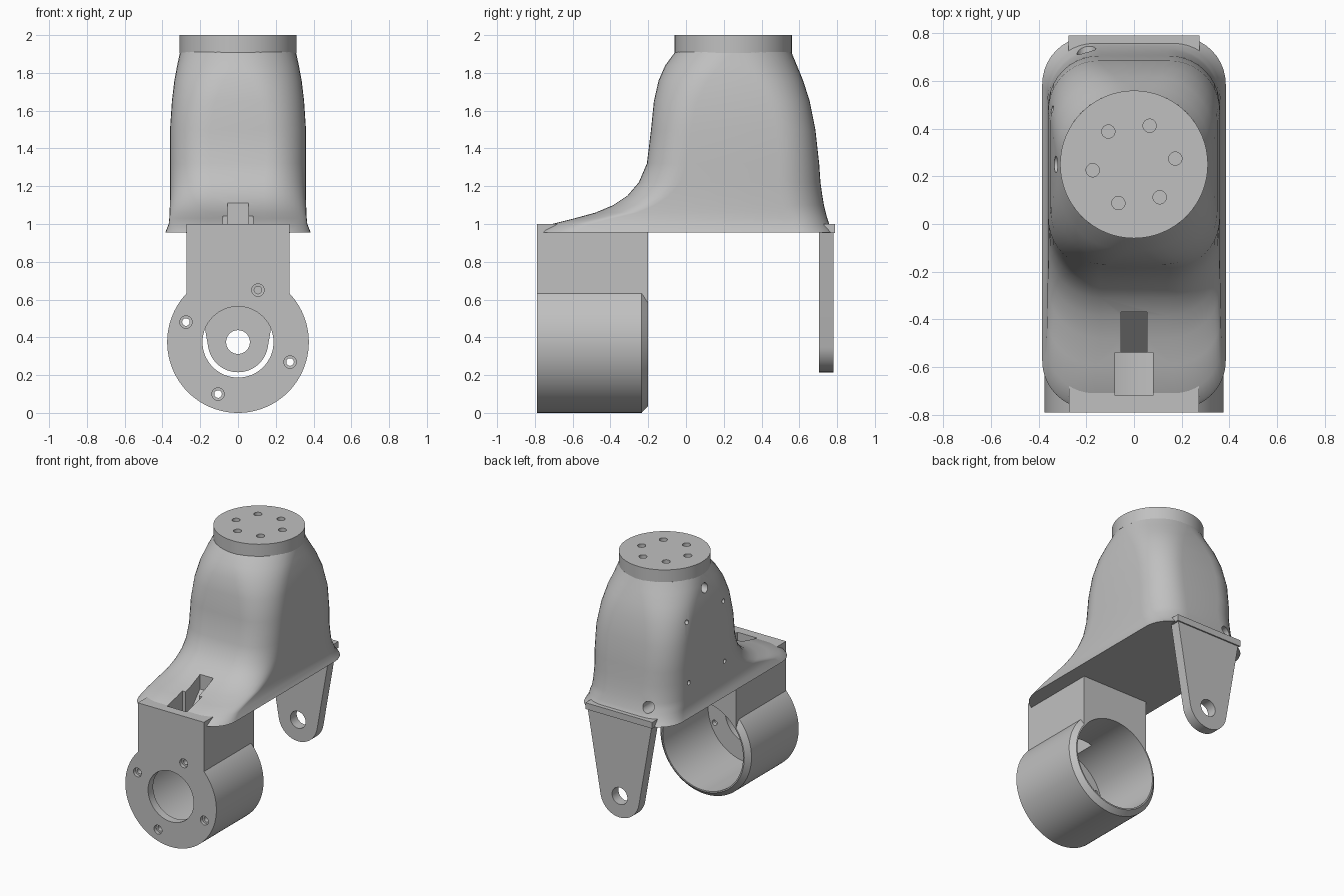
import bpy, bmesh
from math import sin, cos, radians, pi
from mathutils import Vector

cube = bpy.data.objects.get("Cube")
if cube:
    bpy.data.objects.remove(cube, do_unlink=True)

grey = bpy.data.materials.new("plain grey")
grey.use_nodes = True
grey.diffuse_color = (0.53, 0.53, 0.53, 1)
grey.node_tree.nodes["Principled BSDF"].inputs["Base Color"].default_value = grey.diffuse_color


def finish(name, bm):
    bmesh.ops.recalc_face_normals(bm, faces=bm.faces)
    mesh = bpy.data.meshes.new(name)
    bm.to_mesh(mesh)
    bm.free()
    mesh.materials.append(grey)
    obj = bpy.data.objects.new(name, mesh)
    bpy.context.collection.objects.link(obj)
    return obj


def loft(name, rings):
    """Skin a list of equally long closed rings and cap both ends."""
    bm = bmesh.new()
    loops = [[bm.verts.new(p) for p in ring] for ring in rings]
    count = len(loops[0])
    for low, high in zip(loops, loops[1:]):
        for i in range(count):
            j = (i + 1) % count
            bm.faces.new((low[i], low[j], high[j], high[i]))
    bm.faces.new(loops[0])
    bm.faces.new(loops[-1])
    return finish(name, bm)


def turned(name, start, axis, steps, sides=32):
    """Round part: steps are (distance along axis, radius)."""
    start, axis = Vector(start), Vector(axis)
    u = axis.orthogonal().normalized()
    v = axis.cross(u)
    angles = [2 * pi * i / sides for i in range(sides)]
    return loft(name, [[start + axis * d + (u * cos(a) + v * sin(a)) * r for a in angles]
                       for d, r in steps])


def box(name, x, y, z):
    return loft(name, [[(x[0], y[0], h), (x[1], y[0], h), (x[1], y[1], h), (x[0], y[1], h)]
                       for h in z])


def boolean(obj, tool, operation="DIFFERENCE", keep=False):
    mod = obj.modifiers.new("cut", "BOOLEAN")
    mod.operation, mod.solver, mod.object = operation, "EXACT", tool
    bpy.context.view_layer.update()
    bpy.context.view_layer.objects.active = obj
    bpy.ops.object.modifier_apply(modifier=mod.name)
    if not keep:
        bpy.data.objects.remove(tool, do_unlink=True)


def smooth(obj, angle):
    bpy.ops.object.select_all(action="DESELECT")
    obj.select_set(True)
    bpy.context.view_layer.objects.active = obj
    bpy.ops.object.shade_smooth_by_angle(angle=radians(angle))


def rounded_ring(z, front, back, half, radius, steps=10):
    ring = []
    corners = [(1, back, -1), (-1, back, -1), (-1, front, 1), (1, front, 1)]
    for k, (side, edge, inward) in enumerate(corners):
        for i in range(steps + 1):
            a = pi / 2 * (k + i / steps)
            ring.append((side * (half - radius) + radius * cos(a),
                         edge + inward * radius + radius * sin(a), z))
    return ring


Y, X, Z = (0, 1, 0), (1, 0, 0), (0, 0, 1)

# Body shell: height, front edge, back edge, half width, corner radius
sections = [
    (.955, -.775, .787, .385, .2), (.967, -.765, .78, .38, .2),
    (1, -.71, .758, .367, .2), (1.03, -.59, .748, .364, .2),
    (1.06, -.48, .74, .362, .22), (1.1, -.385, .73, .361, .22),
    (1.15, -.31, .722, .36, .22), (1.22, -.25, .712, .36, .22),
    (1.32, -.207, .705, .36, .21), (1.5, -.185, .685, .36, .21),
    (1.65, -.17, .655, .35, .23), (1.76, -.145, .62, .337, .26),
    (1.84, -.11, .587, .322, .29), (1.91, -.058, .558, .307, .3),
]
body = loft("body_shell", [rounded_ring(*s) for s in sections])

# Screw and cable holes on the right side and back
for y in (.06, .48):
    for z in (1.2, 1.645):
        boolean(body, turned("cutter", (-.5, y, z), X, [(0, .016), (.25, .016)], 16))
boolean(body, turned("cutter", (-.5, .25, 1.81), X, [(0, .035), (.27, .035)], 24))
boolean(body, turned("cutter", (-.2, .62, 1.07), Y, [(0, .04), (.3, .04)], 24))

# Top collar with a ring of blind holes
collar = turned("top_collar", (0, .25, 1.905), Z, [(0, .31), (.095, .31)], 64)
for k in range(6):
    a = radians(8 + 60 * k)
    spot = (.175 * cos(a), .25 + .175 * sin(a), 1.95)
    boolean(collar, turned("cutter", spot, Z, [(0, .028), (.1, .028)], 20))

# Front motor housing: barrel and neck, hollow from behind
axis_z = .375
front = -.79
housing = turned("motor_housing", (0, front, axis_z), Y,
                 [(0, .375), (.555, .375), (.59, .34)], 96)
boolean(housing, box("neck", (-.272, .272), (front, -.2), (axis_z, 1)), "UNION")
boolean(housing, turned("cutter", (0, front + .06, axis_z), Y, [(0, .33), (.7, .33)], 96))
boolean(housing, turned("cutter", (0, front - .1, axis_z), Y, [(0, .188), (.3, .188)], 64))
for k in range(4):
    a = radians(69 + 90 * k)
    spot = (.295 * cos(a), front - .05, axis_z + .295 * sin(a))
    boolean(housing, turned("cutter", spot, Y,
                            [(0, .033), (.075, .033), (.076, .02), (.2, .02)], 20))

# Cable slot through the deck: wide shaft and narrow sloping channel
shaft = box("cutter", (-.08, .08), (-.72, -.54), (.6, 1.3))
channel = loft("cutter", [[(x, -.37, 1.3), (x, -.55, 1.3), (x, -.55, .8), (x, -.37, 1)]
                          for x in (-.055, .055)])
for tool in (shaft, channel):
    boolean(body, tool, keep=True)
    boolean(housing, tool)

# Rear pivot ear: tapered plate with a round end and a hole
arc = [radians(-10 - 160 * i / 24) for i in range(25)]
outline = [(.265, .965)] + [(.16 * cos(a), axis_z + .16 * sin(a)) for a in arc] + [(-.265, .965)]
ear = loft("rear_ear", [[(x, y, z) for x, z in outline] for y in (.705, .78)])
boolean(ear, turned("cutter", (0, .6, axis_z), Y, [(0, .063), (.3, .063)], 32))

# Ledge joining the ear to the body
ledge = box("rear_ledge", (-.275, .275), (.72, .79), (.953, 1))

smooth(body, 35)
for part in (collar, housing, ear):
    smooth(part, 25)
